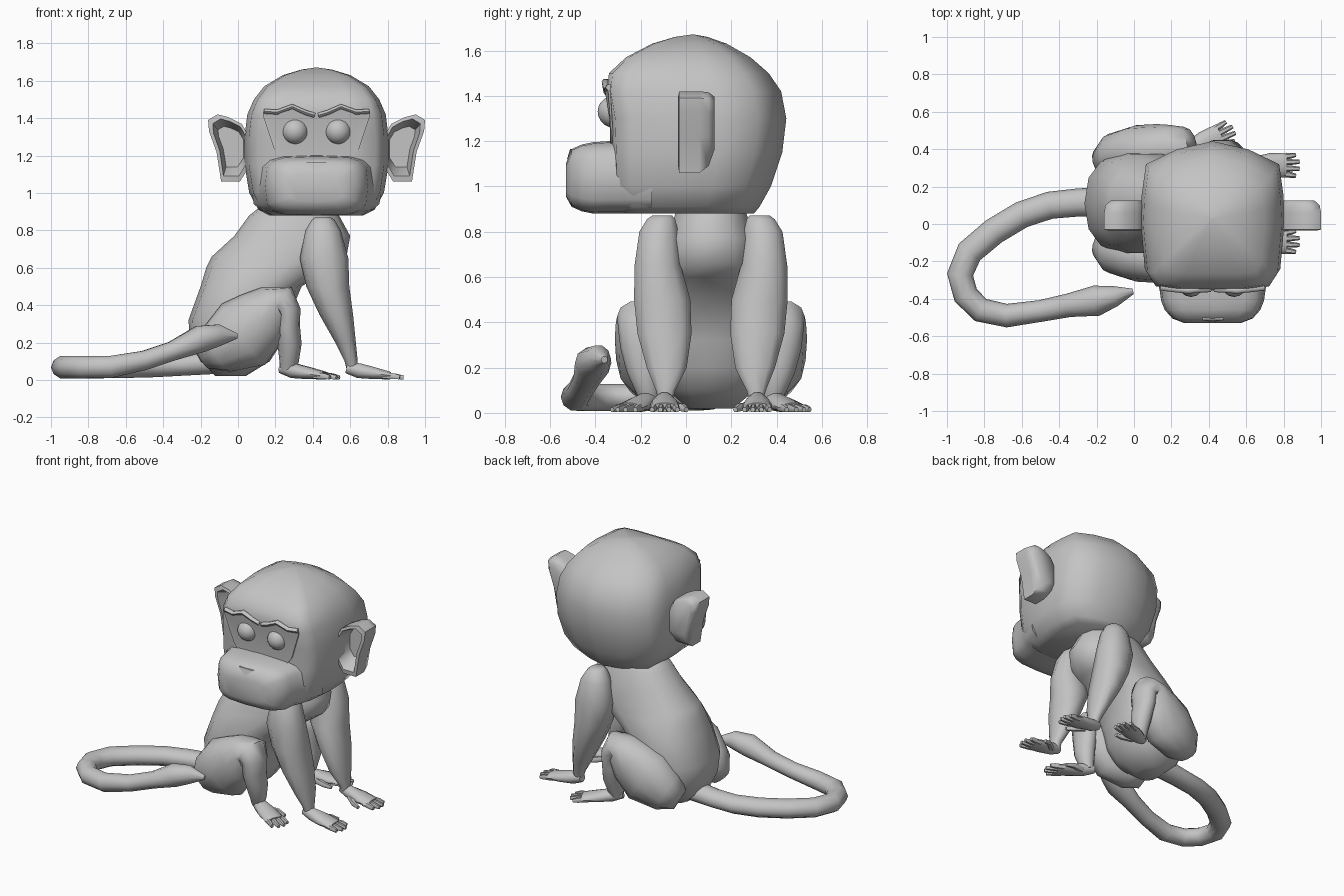
import bpy, bmesh, math
from mathutils import Vector, Matrix

HX, BY = 0.42, 0.11          # head centre in x, body centre in y

fur = bpy.data.materials.new("grey_fur")
fur.diffuse_color = (0.55, 0.55, 0.55, 1)


def finish(name, bm, angle=60):
    bmesh.ops.recalc_face_normals(bm, faces=bm.faces)
    me = bpy.data.meshes.new(name)
    bm.to_mesh(me)
    bm.free()
    ob = bpy.data.objects.new(name, me)
    bpy.context.collection.objects.link(ob)
    me.materials.append(fur)
    bpy.ops.object.select_all(action='DESELECT')
    ob.select_set(True)
    bpy.context.view_layer.objects.active = ob
    bpy.ops.object.shade_smooth_by_angle(angle=math.radians(angle))
    return ob


def loft(name, rings, fix=lambda p: p, angle=60):
    """Skin a list of equal-length point rings and cap both ends."""
    bm = bmesh.new()
    vs = [[bm.verts.new(fix(Vector(p))) for p in r] for r in rings]
    n = len(vs[0])
    for a, b in zip(vs, vs[1:]):
        for i in range(n):
            bm.faces.new((a[i], a[(i + 1) % n], b[(i + 1) % n], b[i]))
    bm.faces.new(vs[0])
    bm.faces.new(vs[-1])
    return finish(name, bm, angle)


def oval(n, power=2.0):
    out = []
    for i in range(n):
        c, s = math.cos(2 * math.pi * i / n), math.sin(2 * math.pi * i / n)
        out.append((math.copysign(abs(c) ** (2 / power), c), math.copysign(abs(s) ** (2 / power), s)))
    return out


def slices(name, rows, n=12, power=2.0, fix=lambda p: p):
    """Horizontal ovals: z, centre x, radius x, centre y, radius y."""
    loft(name, [[(cx + rx * u, cy + ry * v, z) for u, v in oval(n, power)]
                for z, cx, rx, cy, ry in rows], fix)


def tube(name, pts, n=10, fix=lambda p: p, across=None):
    """Tube through points: x, y, z, in-plane radius, side radius."""
    P = [Vector(p[:3]) for p in pts]
    rings = []
    for i, p in enumerate(P):
        t = (P[min(i + 1, len(P) - 1)] - P[max(i - 1, 0)]).normalized()
        if across:
            side = (Vector(across) - t * t.dot(Vector(across))).normalized()
        else:
            side = Vector((0, 0, 1)).cross(t).normalized()
        up = t.cross(side).normalized()
        rings.append([p + side * pts[i][4] * u + up * pts[i][3] * v for u, v in oval(n)])
    loft(name, rings, fix)


# head: shaped horizontal sections (z, half width, front y, back y)
half = [(0, -1), (.5, -1), (.82, -.955), (.94, -.77), (1, -.1), (.985, .25), (.925, .68), (.5, .885), (0, 1)]
section = half + [(-u, v) for u, v in half[-2:0:-1]]
head_rows = [(.88, .25, -.27, .30), (.91, .31, -.3, .325), (1.0, .36, -.32, .375), (1.15, .385, -.325, .425),
             (1.3, .385, -.33, .443), (1.42, .37, -.35, .42), (1.5, .335, -.34, .365),
             (1.57, .28, -.265, .285), (1.63, .18, -.15, .18), (1.66, .08, -.05, .095), (1.67, .01, .02, .04)]
loft("head", [[(HX + w * u, (f + b) / 2 + (b - f) / 2 * v, z) for u, v in section]
              for z, w, f, b in head_rows], angle=80)

# muzzle: rounded box lofted forwards out of the cheeks (y, half width, bottom, top)
muzzle_rows = [(-.15, .35, .88, 1.2), (-.28, .315, .88, 1.2), (-.34, .285, .88, 1.2), (-.41, .275, .88, 1.195),
               (-.46, .255, .89, 1.185), (-.505, .215, .91, 1.165), (-.53, .15, .955, 1.1)]
loft("muzzle", [[(HX + w * u, y, (lo + hi) / 2 + (hi - lo) / 2 * v) for u, v in oval(16, 4)]
                for y, w, lo, hi in muzzle_rows])

# nose: small wedge on the muzzle top
loft("nose", [[(HX - .055, y, 1.165), (HX + .055, y, 1.165), (HX, y - d, 1.12)]
              for y, d in ((-.45, 0), (-.512, .013))])


def face_y(x, z):
    """Front surface of the head at an offset x from its centre."""
    base = -.33 - .167 * (z - 1.3) if z > 1.3 else -.325 - .033 * (z - 1.15)
    return base + .018 * max(0, abs(x) - .19) / .126


# face mask: thin plate in columns (x, bottom, top) that follows the head front
cols = [(0, 1.18, 1.41), (.06, 1.18, 1.425), (.13, 1.18, 1.465), (.19, 1.18, 1.44),
        (.225, 1.23, 1.425), (.285, 1.41, 1.435)]
cols = [(-x, b, t) for x, b, t in cols[:0:-1]] + cols
rings = []
for x, b, t in cols:
    zs = (b, max(b, min(1.3, t)) if b < 1.3 else (b + t) / 2, t)
    rings.append([(HX + x, face_y(x, z) - .008, z) for z in zs] +
                 [(HX + x, face_y(x, z) + .001, z) for z in reversed(zs)])
loft("face_mask", rings)

for s, tag in ((-1, "left"), (1, "right")):
    # eyes
    bm = bmesh.new()
    bmesh.ops.create_uvsphere(bm, u_segments=14, v_segments=10, radius=.07,
                              matrix=Matrix.Translation((HX + s * .115, -.32, 1.33)))
    finish("eye_" + tag, bm)
    # brow ridges
    tube("brow_" + tag, [(HX + s * x, face_y(x, z) + .002, z, .015, .017) for x, z in
                         ((.01, 1.415), (.06, 1.43), (.13, 1.462), (.21, 1.432), (.28, 1.437))], 6)
    # ears: hollow cups with an open front and a back that tapers upwards
    outline = [(-.40, 1.37), (-.47, 1.405), (-.53, 1.42), (-.58, 1.39), (-.575, 1.33), (-.535, 1.22),
               (-.51, 1.06), (-.41, 1.06), (-.36, 1.14), (-.36, 1.3)]
    cup = []
    for y, k, kz, low in ((.075, .62, .6, 0), (0, .75, .75, 0), (-.035, .82, .85, 0), (-.03, 1, 1, 0),
                          (.06, 1, 1, 0), (.1, .95, .97, 1.09), (.125, .75, .85, 1.16)):
        cup.append([(HX - s * (-.44 + (x + .44) * k), y, max(low, 1.26 + (z - 1.26) * kz))
                    for x, z in outline])
    loft("ear_" + tag, cup)

# torso
slices("torso", [(.02, -.04, .08, BY, .1), (.1, -.02, .19, BY, .2), (.2, -.01, .245, BY, .25),
                 (.32, .0, .265, BY, .275), (.5, .07, .27, BY, .27), (.6, .165, .335, BY, .24),
                 (.66, .22, .36, BY, .22), (.77, .29, .31, BY, .2), (.88, .3, .24, BY, .16),
                 (.95, .33, .18, BY, .13)], 14, 2.4)

# tail: looping round to a leaf-shaped tip
tube("tail", [(-.1, .12, .1, .07, .08), (-.3, .115, .08, .06, .075), (-.45, .1, .072, .06, .073),
              (-.6, .05, .07, .062, .072), (-.75, -.04, .068, .062, .072), (-.88, -.15, .068, .062, .072),
              (-.93, -.27, .068, .062, .07), (-.9, -.38, .068, .062, .068), (-.82, -.46, .068, .062, .066),
              (-.68, -.49, .07, .062, .063), (-.5, -.465, .105, .054, .058), (-.35, -.435, .155, .054, .063),
              (-.2, -.41, .22, .075, .082), (-.1, -.385, .24, .06, .055), (-.005, -.36, .235, .015, .015)], 10)


def paw(name, ox, oy, length, turn, fix):
    """Flat palm with a thumb and four toes, pointing along +x before turning."""
    m = Matrix.Translation((ox, oy, 0)) @ Matrix.Rotation(turn, 4, 'Z')
    put = lambda p: fix(m @ p)
    k = length / .3
    tube(name + "_palm", [(-.035 * k, 0, .065, .03, .03), (.03 * k, 0, .05, .042, .045),
                          (.11 * k, 0, .037, .034, .064), (.2 * k, 0, .023, .021, .066)], 10, put)
    for i in range(4):
        y = -.052 + i * .034
        reach = (.25, .27, .27, .25)[i] * k
        tube(f"{name}_toe_{i + 1}", [(.16 * k, y * .85, .024, .018, .016), (.22 * k, y, .02, .018, .016),
                                     (reach, y * 1.1, .014, .012, .011)], 6, put)
    tube(name + "_thumb", [(.05 * k, -.03, .03, .022, .022), (.11 * k, -.08, .024, .019, .018),
                           (.16 * k, -.097, .014, .012, .011)], 6, put)


for s, tag in ((1, "far"), (-1, "near")):
    fix = lambda p, s=s: Vector((p[0], BY + s * (p[1] - BY), p[2]))
    # arms
    slices("arm_" + tag, [(.872, .455, .04, .325, .045), (.855, .455, .062, .33, .065), (.8, .455, .095, .34, .09),
                          (.65, .46, .13, .345, .107), (.5, .48, .115, .325, .13), (.35, .525, .09, .315, .125),
                          (.2, .575, .055, .305, .092), (.1, .605, .035, .31, .045), (.05, .61, .028, .31, .03)],
           10, 2.2, fix)
    paw("hand_" + tag, .615, .315, .3, 0, fix)
    # legs: thigh, bent knee and shin in one sweep
    tube("leg_" + tag, [(-.185, .33, .12, .07, .07), (-.11, .355, .165, .14, .13), (.03, .385, .245, .2, .145),
                        (.13, .4, .335, .165, .135), (.2, .405, .405, .115, .125), (.245, .41, .42, .088, .115),
                        (.265, .415, .37, .07, .105), (.265, .415, .29, .066, .095), (.276, .402, .19, .064, .08),
                        (.273, .387, .1, .052, .055), (.265, .38, .05, .04, .04)],
         12, fix, (0, 1, 0))
    paw("foot_" + tag, .265, .38, .33, math.radians(25), fix)
